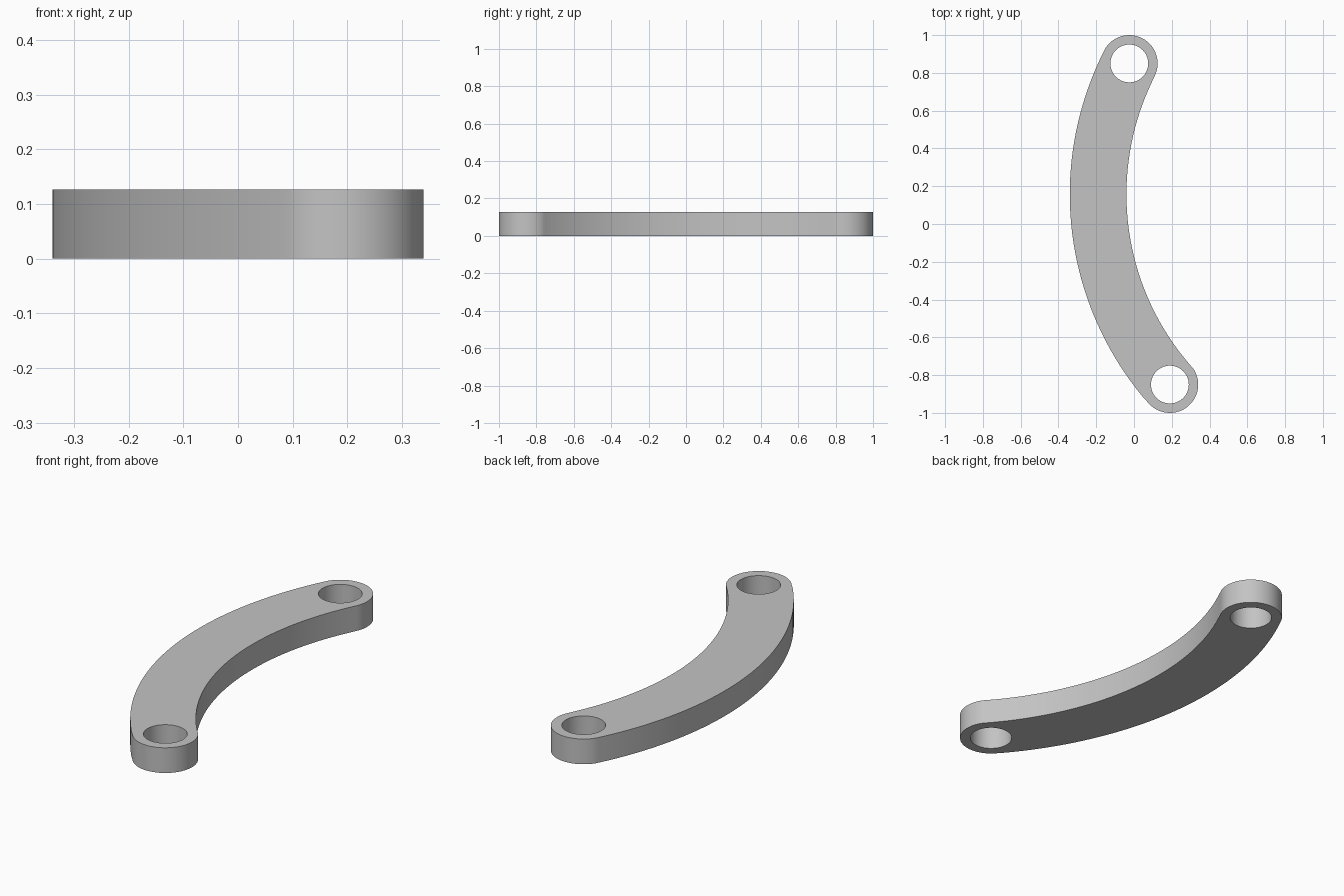
import bpy, bmesh
from math import atan2, cos, sin, pi, tau, radians
from mathutils import Vector

cube = bpy.data.objects.get("Cube")
if cube:
    bpy.data.objects.remove(cube, do_unlink=True)

THICKNESS = 0.127
HALF_WIDTH = 0.15
HOLE_RADIUS = 0.1
BEND_RADIUS = 1.53
bend_centre = Vector((1.34, 0.157, 0))
back_pivot = Vector((-0.025, 0.85, 0))
front_pivot = Vector((0.19, -0.85, 0))


def arc(centre, radius, start, end, steps):
    """Points along an arc, leaving out the last one."""
    angles = [start + (end - start) * i / steps for i in range(steps)]
    return [centre + radius * Vector((cos(a), sin(a), 0)) for a in angles]


def add_loop(bm, points):
    verts = [bm.verts.new(p) for p in points]
    return [bm.edges.new((v, verts[i - 1])) for i, v in enumerate(verts)]


# Curved link outline: outer edge, front cap, inner edge, back cap
to_back = back_pivot - bend_centre
to_front = front_pivot - bend_centre
a0 = atan2(to_back.y, to_back.x)
a1 = atan2(to_front.y, to_front.x) % tau
outline = (arc(bend_centre, BEND_RADIUS + HALF_WIDTH, a0, a1, 40)
           + arc(front_pivot, HALF_WIDTH, a1, a1 + pi, 32)
           + arc(bend_centre, BEND_RADIUS - HALF_WIDTH, a1, a0, 40)
           + arc(back_pivot, HALF_WIDTH, a0 + pi, a0 + tau, 32))

# Fill the outline around the two pivot holes, then raise it
bm = bmesh.new()
edges = add_loop(bm, outline)
for pivot in (back_pivot, front_pivot):
    edges += add_loop(bm, arc(pivot, HOLE_RADIUS, 0, tau, 64))
bmesh.ops.triangle_fill(bm, use_beauty=True, edges=edges, normal=(0, 0, 1))
raised = bmesh.ops.extrude_face_region(bm, geom=bm.faces[:], use_keep_orig=True)
top = [g for g in raised["geom"] if isinstance(g, bmesh.types.BMVert)]
bmesh.ops.translate(bm, verts=top, vec=(0, 0, THICKNESS))
bmesh.ops.recalc_face_normals(bm, faces=bm.faces[:])

mesh = bpy.data.meshes.new("curved_link")
bm.to_mesh(mesh)
bm.free()
link = bpy.data.objects.new("curved_link", mesh)
bpy.context.collection.objects.link(link)

# Plain grey metal
grey = bpy.data.materials.new("plain_grey")
grey.use_nodes = True
colour = (0.55, 0.55, 0.55, 1)
grey.diffuse_color = colour
grey.node_tree.nodes["Principled BSDF"].inputs["Base Color"].default_value = colour
mesh.materials.append(grey)

# Smooth walls with crisp rims
bpy.ops.object.select_all(action="DESELECT")
link.select_set(True)
bpy.context.view_layer.objects.active = link
bpy.ops.object.shade_smooth_by_angle(angle=radians(30))
